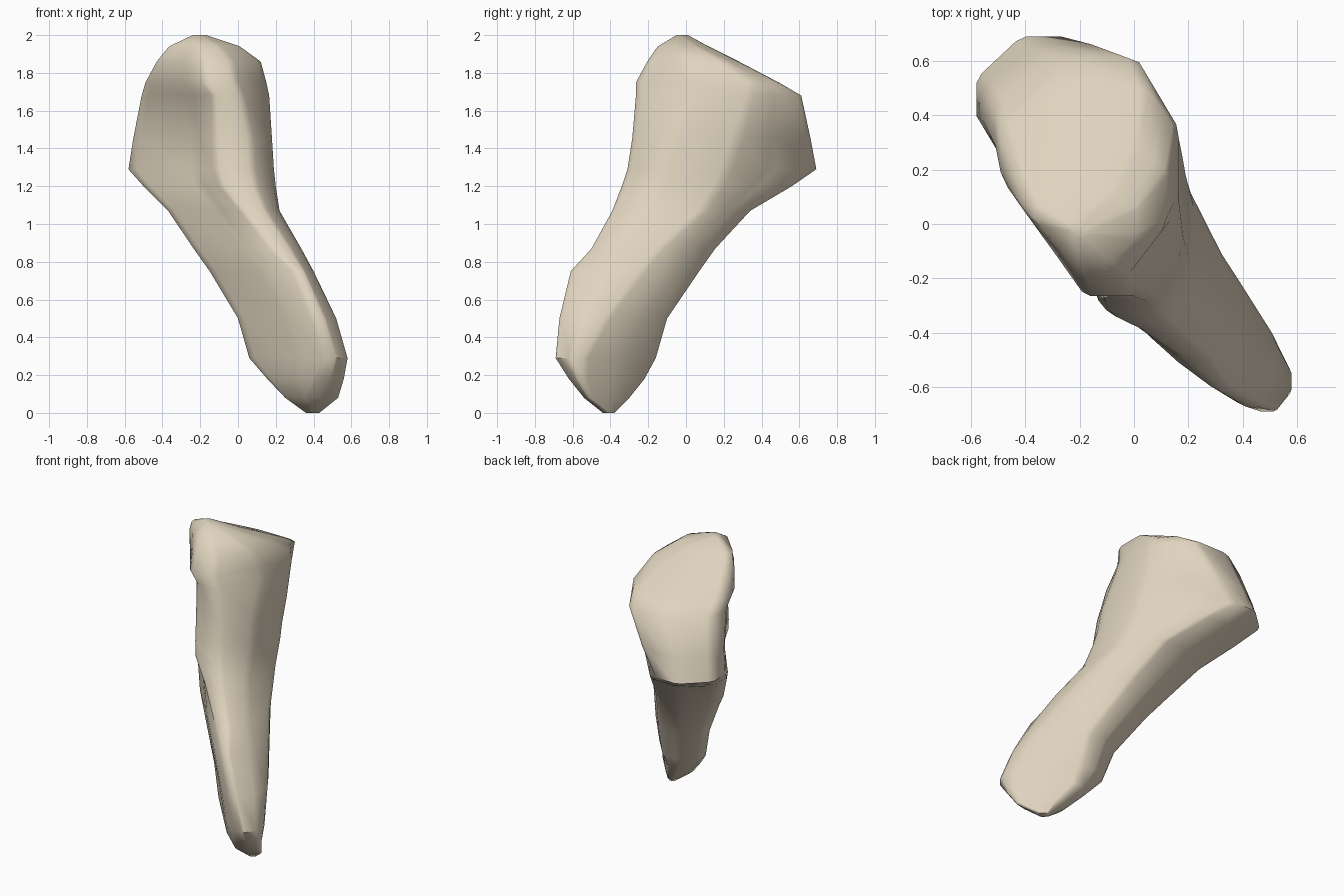
import bpy, bmesh
from math import exp, radians
from mathutils import Vector

# Horizontal slices: z, x min, x max, y min, y max, then the corner cuts:
# x on the front edge, y on the left edge, y on the right edge, x on the back edge
SLICES = [
    (0.00, 0.36, 0.43, -0.44, -0.38, 0.39, -0.41, -0.41, 0.39),
    (0.08, 0.25, 0.53, -0.54, -0.30, 0.36, -0.44, -0.50, 0.36),
    (0.18, 0.155, 0.56, -0.62, -0.22, 0.41, -0.38, -0.54, 0.29),
    (0.29, 0.06, 0.58, -0.69, -0.16, 0.46, -0.31, -0.54, 0.29),
    (0.50, 0.00, 0.52, -0.67, -0.10, 0.40, -0.27, -0.42, 0.28),
    (0.75, -0.15, 0.40, -0.61, 0.07, 0.30, -0.16, -0.23, 0.17),
    (0.87, -0.235, 0.335, -0.50, 0.155, 0.18, -0.09, -0.13, 0.12),
    (1.07, -0.37, 0.22, -0.39, 0.34, 0.02, 0.07, 0.10, 0.03),
    (1.20, -0.50, 0.20, -0.34, 0.56, -0.09, 0.25, 0.18, -0.12),
    (1.29, -0.58, 0.19, -0.31, 0.69, -0.12, 0.38, 0.22, -0.25),
    (1.45, -0.555, 0.18, -0.285, 0.66, -0.13, 0.36, 0.28, -0.13),
    (1.68, -0.51, 0.165, -0.265, 0.61, -0.13, 0.27, 0.35, 0.01),
    (1.75, -0.49, 0.15, -0.265, 0.49, -0.18, 0.17, 0.36, 0.05),
    (1.86, -0.43, 0.12, -0.205, 0.28, -0.19, 0.08, 0.20, 0.01),
    (1.94, -0.365, 0.01, -0.15, 0.12, -0.21, 0.01, 0.06, -0.07),
    (2.00, -0.24, -0.17, -0.05, 0.01, -0.21, -0.02, -0.02, -0.20),
]
ROUND = 0.12


def slice_points(z, x0, x1, y0, y1, ax, by, cy, dx):
    """Box with cut corners, front-left hollow or bulge, then rounded."""
    a, b = Vector((ax, y0, z)), Vector((x0, by, z))
    c, d = Vector((x1, cy, z)), Vector((dx, y1, z))
    dent = 0.06 * exp(-((z - 1.36) / 0.17) ** 2)
    shaft = 0.02 if 0.1 < z < 1.0 else 0
    hollow = a.lerp(b, 0.3) + Vector((dent, dent * 0.6, 0))
    hollow += Vector((-shaft, -shaft, 0))
    bulge = c.lerp(d, 0.5) + Vector((shaft, shaft, 0)) * 0.5
    left = Vector((x0, (by + y1) / 2, z))
    back = Vector(((x0 + dx) / 2, y1, z))
    k = 0.35 if 0.8 < z < 1.5 else 0.5
    right = Vector((x1, y0 + k * (cy - y0), z))
    front = Vector((x1 + k * (ax - x1), y0, z))
    loop = [a, hollow, b, left, back, d, bulge, c, right, front]
    for p, q in zip(loop, loop[1:] + loop[:1]):
        yield p.lerp(q, ROUND)
        yield p.lerp(q, 1 - ROUND)


# Bone: loft the slices and cap both ends
bm = bmesh.new()
rings = [[bm.verts.new(p) for p in slice_points(*s)] for s in SLICES]
for lo, hi in zip(rings, rings[1:]):
    for i in range(len(lo)):
        j = (i + 1) % len(lo)
        bm.faces.new((lo[i], lo[j], hi[j], hi[i]))
bm.faces.new(rings[0])
bm.faces.new(rings[-1])
bmesh.ops.recalc_face_normals(bm, faces=bm.faces[:])
mesh = bpy.data.meshes.new("bone")
bm.to_mesh(mesh)
bm.free()
bone = bpy.data.objects.new("bone", mesh)
bpy.context.collection.objects.link(bone)

# Ivory colour
ivory = bpy.data.materials.new("ivory")
ivory.diffuse_color = (0.75, 0.66, 0.52, 1)
mesh.materials.append(ivory)

# Smooth surface with crisp facet borders
bpy.context.view_layer.objects.active = bone
bone.select_set(True)
bpy.ops.object.shade_smooth_by_angle(angle=radians(50))
